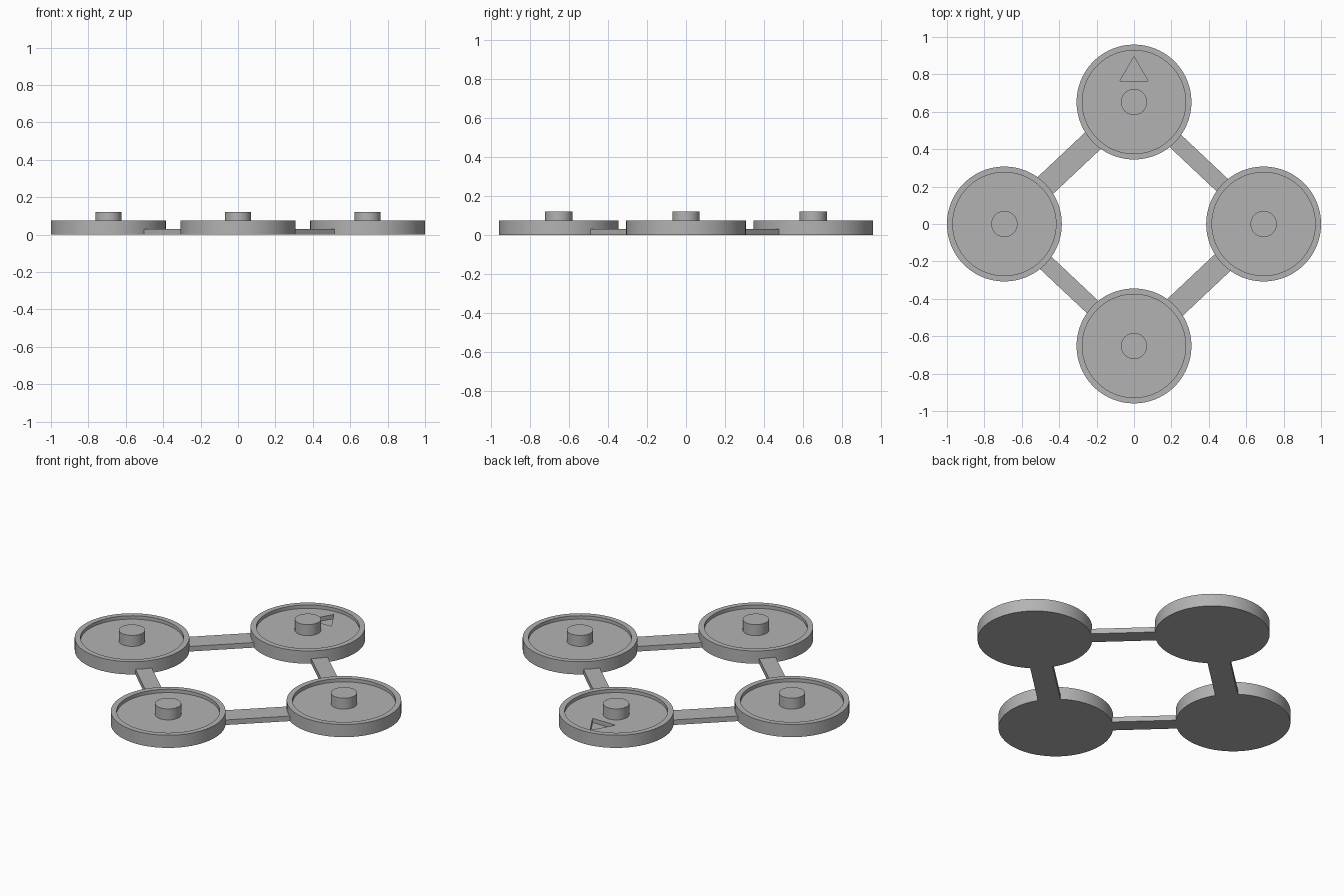
import bpy, bmesh, math
from mathutils import Vector

if "Cube" in bpy.data.objects:
    bpy.data.objects.remove(bpy.data.objects["Cube"], do_unlink=True)

# Single grey plastic colour
grey = bpy.data.materials.new("plain_grey")
grey.use_nodes = True
grey.diffuse_color = (0.45, 0.45, 0.45, 1)
grey.node_tree.nodes["Principled BSDF"].inputs["Base Color"].default_value = grey.diffuse_color

SEGMENTS = 96
RADIUS, RIM_TOP, FLOOR = 0.307, 0.075, 0.055
CENTRES = {
    "left": Vector((0.693, 0, 0)),
    "back": Vector((0, 0.652, 0)),
    "right": Vector((-0.693, 0, 0)),
    "front": Vector((0, -0.652, 0)),
}


def add_object(name, bm):
    bmesh.ops.recalc_face_normals(bm, faces=bm.faces)
    mesh = bpy.data.meshes.new(name)
    bm.to_mesh(mesh)
    bm.free()
    mesh.materials.append(grey)
    obj = bpy.data.objects.new(name, mesh)
    bpy.context.collection.objects.link(obj)
    return obj


def lathe(name, profile, centre):
    """Revolve (radius, height) points about z and cap both ends."""
    bm = bmesh.new()
    rings = []
    for r, z in profile:
        angles = [math.tau * i / SEGMENTS for i in range(SEGMENTS)]
        rings.append([bm.verts.new((r * math.cos(a), r * math.sin(a), z)) for a in angles])
    for low, high in zip(rings, rings[1:]):
        for i in range(SEGMENTS):
            j = (i + 1) % SEGMENTS
            bm.faces.new((low[i], low[j], high[j], high[i]))
    bm.faces.new(rings[0])
    bm.faces.new(rings[-1])
    obj = add_object(name, bm)
    obj.location = centre
    return obj


def prism(name, outline, bottom, top):
    """Extrude a flat outline from bottom to top."""
    bm = bmesh.new()
    face = bm.faces.new([bm.verts.new((p[0], p[1], bottom)) for p in outline])
    extruded = bmesh.ops.extrude_face_region(bm, geom=[face])["geom"]
    verts = [g for g in extruded if isinstance(g, bmesh.types.BMVert)]
    bmesh.ops.translate(bm, verts=verts, vec=(0, 0, top - bottom))
    return add_object(name, bm)


# Shallow dishes with a raised rim and a central hub
PROFILE = [(RADIUS, 0), (RADIUS, RIM_TOP), (0.276, RIM_TOP),
           (0.276, FLOOR), (0.07, FLOOR), (0.07, 0.12)]
dishes = {side: lathe(side + "_dish", PROFILE, c) for side, c in CENTRES.items()}

# Triangular arrow pocket sunk into the back dish
cutter = prism("arrow_cutter", [(-0.075, 0.765), (0.075, 0.765), (0, 0.895)], 0.03, 0.1)
cutter.hide_render = True
back = dishes["back"]
cut = back.modifiers.new("arrow_pocket", 'BOOLEAN')
cut.operation = 'DIFFERENCE'
cut.solver = 'EXACT'
cut.object = cutter
bpy.context.view_layer.update()
result = bpy.data.meshes.new_from_object(back.evaluated_get(bpy.context.evaluated_depsgraph_get()))
back.modifiers.clear()
back.data = result
bpy.data.objects.remove(cutter, do_unlink=True)

# Flat arms joining neighbouring dishes, alternately narrow and wide
sides = list(CENTRES)
for i, half_width in enumerate((0.045, 0.061, 0.045, 0.061)):
    first, second = sides[i], sides[(i + 1) % 4]
    a, b = CENTRES[first], CENTRES[second]
    along = (b - a).normalized()
    across = Vector((-along.y, along.x, 0)) * half_width
    a, b = a + along * 0.27, b - along * 0.27
    prism(f"{first}_{second}_arm", [a - across, b - across, b + across, a + across], 0, 0.03)

# Smooth round walls with crisp edges
bpy.ops.object.select_all(action='DESELECT')
for dish in dishes.values():
    dish.select_set(True)
bpy.context.view_layer.objects.active = back
bpy.ops.object.shade_smooth_by_angle(angle=math.radians(30))
